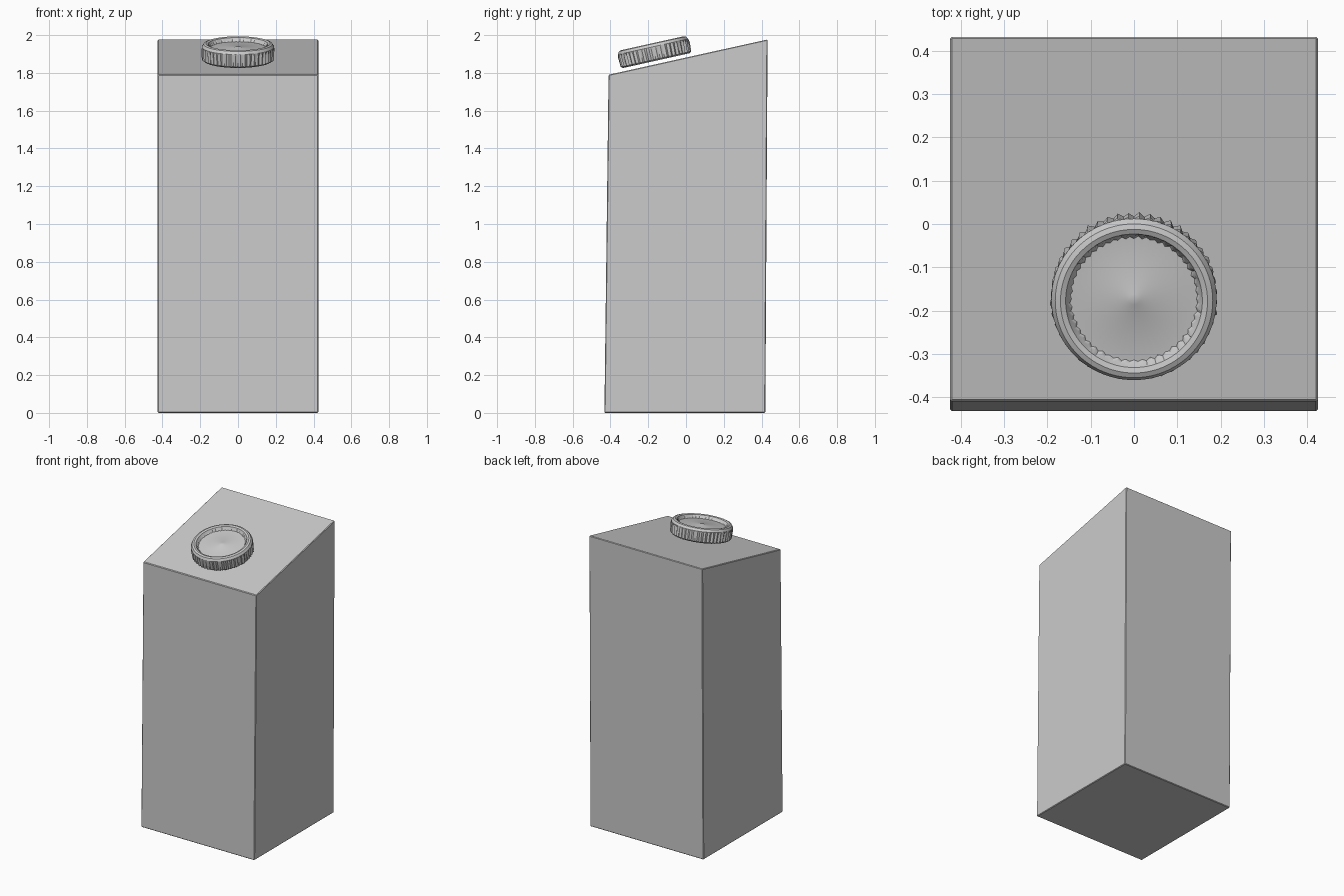
import bpy, bmesh, math, random
from mathutils import Matrix, Vector

random.seed(4)
cube = bpy.data.objects.get("Cube")
if cube:
    bpy.data.objects.remove(cube)

grey = bpy.data.materials.new("plain_grey")
grey.use_nodes = True
colour = (0.6, 0.6, 0.6, 1)
grey.diffuse_color = colour
grey.node_tree.nodes["Principled BSDF"].inputs["Base Color"].default_value = colour


def make_object(name, bm):
    bmesh.ops.recalc_face_normals(bm, faces=bm.faces)
    mesh = bpy.data.meshes.new(name)
    bm.to_mesh(mesh)
    bm.free()
    mesh.materials.append(grey)
    obj = bpy.data.objects.new(name, mesh)
    bpy.context.collection.objects.link(obj)
    return obj


# Carton body: side profile extruded across the width
HALF = 0.425
side = [(-0.432, 0), (0.42, 0), (0.432, 1.977), (-0.41, 1.79)]
bm = bmesh.new()
face = bm.faces.new([bm.verts.new((-HALF, y, z)) for y, z in side])
ext = bmesh.ops.extrude_face_region(bm, geom=[face])
moved = [v for v in ext["geom"] if isinstance(v, bmesh.types.BMVert)]
bmesh.ops.translate(bm, verts=moved, vec=(2 * HALF, 0, 0))
body = make_object("carton_body", bm)
bevel = body.modifiers.new("soft_edges", "BEVEL")
bevel.width = 0.004
bevel.segments = 1

# Screw cap: turned profile (radius, height, rib depth) with ribbed walls
profile = [(0.178, 0, 0.002), (0.187, 0.008, 0.005), (0.19, 0.06, 0.005),
           (0.191, 0.075, 0), (0.182, 0.09, 0), (0.17, 0.094, 0),
           (0.158, 0.09, 0), (0.152, 0.078, 0.003), (0.146, 0.07, 0.003),
           (0.02, 0.072, 0), (0.013, 0.075, 0)]
SEG = 96
wobble = [random.uniform(0.5, 1.2) for _ in range(SEG)]
bm = bmesh.new()
rings = []
for radius, height, rib in profile:
    ring = []
    for i in range(SEG):
        a = math.tau * i / SEG
        r = radius + rib * wobble[i] * (1 if i % 2 else -1)
        ring.append(bm.verts.new((r * math.cos(a), r * math.sin(a), height)))
    rings.append(ring)
for low, high in zip(rings, rings[1:]):
    for i in range(SEG):
        j = (i + 1) % SEG
        bm.faces.new((low[i], low[j], high[j], high[i]))
bm.faces.new(rings[0])
bm.faces.new(rings[-1])

# Tilt the cap to follow the sloping top, hovering just above it
tilt = math.atan2(side[2][1] - side[3][1], side[2][0] - side[3][0])
place = Matrix.Translation(Vector((0, -0.158, 1.865))) @ Matrix.Rotation(tilt, 4, "X")
bmesh.ops.transform(bm, matrix=place, verts=bm.verts)
cap = make_object("screw_cap", bm)

bpy.ops.object.select_all(action="DESELECT")
cap.select_set(True)
bpy.context.view_layer.objects.active = cap
bpy.ops.object.shade_smooth_by_angle(angle=math.radians(30))
